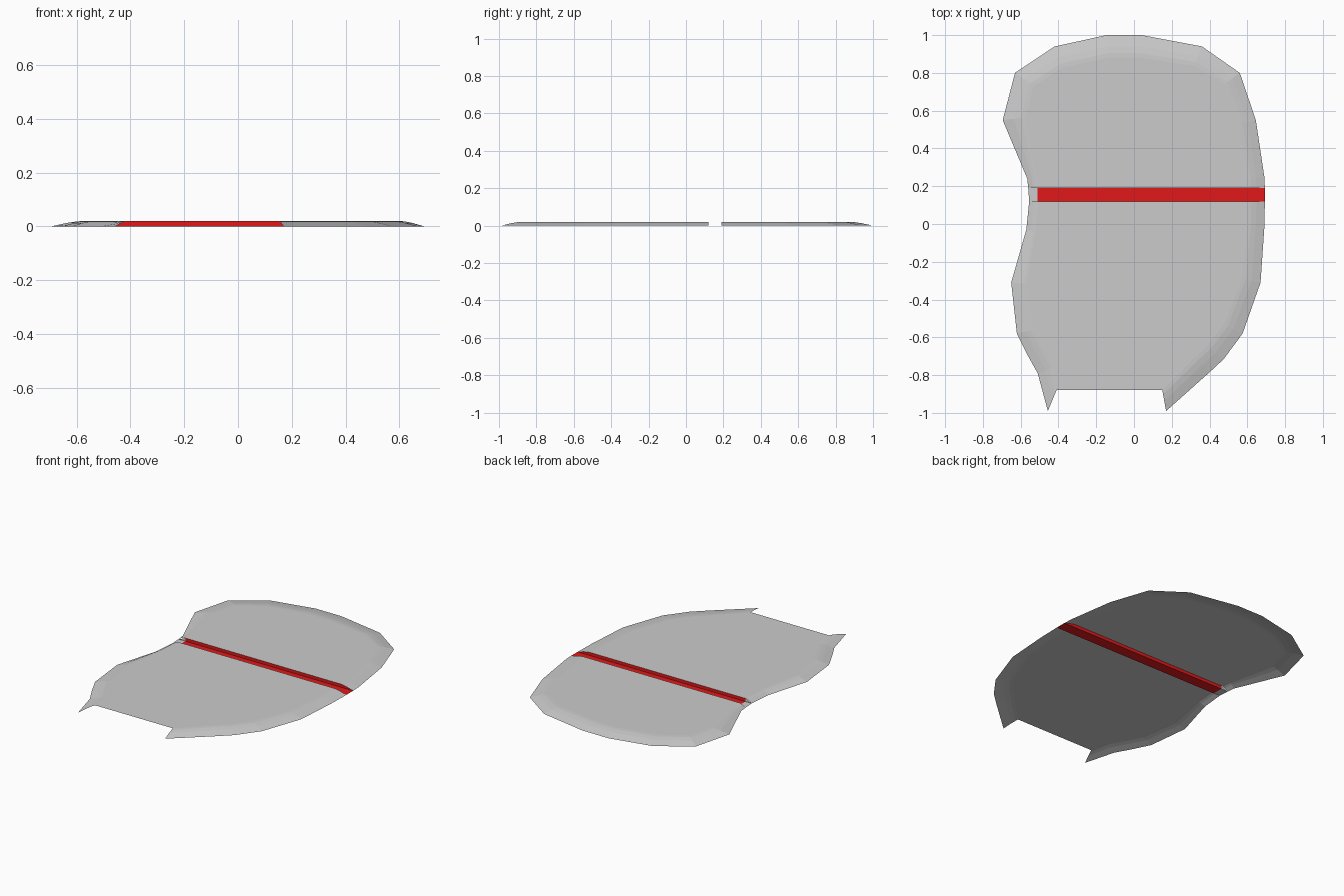
import bpy, bmesh
from mathutils import Vector

if "Cube" in bpy.data.objects:
    bpy.data.objects.remove(bpy.data.objects["Cube"])

H = 0.02                  # height of the flat top
CUT_F, CUT_B = 0.12, 0.19  # channel edges
STEPS = ((0, 0), (0.5, 0.65), (0.8, 0.93), (1, 1))  # rim slope: inset share, height share


def make_object(name, bm, color=None):
    me = bpy.data.meshes.new(name)
    bmesh.ops.remove_doubles(bm, verts=bm.verts, dist=1e-5)
    bm.to_mesh(me)
    bm.free()
    ob = bpy.data.objects.new(name, me)
    bpy.context.collection.objects.link(ob)
    if color:
        mat = bpy.data.materials.new(name + "_colour")
        mat.diffuse_color = color
        mat.use_nodes = True
        mat.node_tree.nodes["Principled BSDF"].inputs["Base Color"].default_value = mat.diffuse_color
        me.materials.append(mat)
    return ob


def inner_points(pts, side, last=None):
    """Inset a chain of (x, y, width); side is the inward turn."""
    out = []
    for i, (x, y, w) in enumerate(pts):
        a, b = pts[max(i - 1, 0)], pts[min(i + 1, len(pts) - 1)]
        d = Vector((b[0] - a[0], b[1] - a[1])).normalized()
        n = Vector((-d.y, d.x)) * side
        if i == 0:
            n = Vector((-1 if x > 0 else 1, 0))
        out.append(Vector((x, y)) + n * w)
    if last:
        out[-1] = Vector(last)
    return out


def add_rim(bm, pts, inner):
    """Sloped rim strip; returns its upper vertices."""
    rows = []
    for t, h in STEPS:
        rows.append([bm.verts.new((*Vector(p[:2]).lerp(q, t), H * h)) for p, q in zip(pts, inner)])
    for lo, hi in zip(rows, rows[1:]):
        for i in range(len(pts) - 1):
            bm.faces.new((lo[i], lo[i + 1], hi[i + 1], hi[i]))
    return rows[-1]


def face_up(bm):
    bm.normal_update()
    for f in bm.faces:
        if f.normal.z < 0:
            f.normal_flip()


# front plate: right and left rims from the channel to the pointed tips
right = [(0.693, 0.12, .09), (0.69, -0.02, .09), (0.67, -0.31, .10), (0.575, -0.58, .11),
         (0.475, -0.715, .11), (0.40, -0.785, .11), (0.17, -0.99, .11)]
left = [(-0.555, 0.12, .045), (-0.57, -0.03, .05), (-0.65, -0.31, .08), (-0.62, -0.58, .09),
        (-0.56, -0.70, .09), (-0.51, -0.79, .09), (-0.456, -0.99, .09)]
bm = bmesh.new()
r = add_rim(bm, right, inner_points(right, -1, (0.15, -0.88)))
l = add_rim(bm, left, inner_points(left, 1, (-0.41, -0.88)))
bm.faces.new(r + l[::-1])
face_up(bm)
make_object("front_plate", bm)

# back plate: one rim running round the rounded end
back = [(0.693, 0.19, .09), (0.69, 0.25, .09), (0.645, 0.55, .09), (0.56, 0.80, .10),
        (0.36, 0.94, .11), (0.04, 1.0, .12), (-0.145, 1.0, .12), (-0.42, 0.94, .12),
        (-0.63, 0.80, .12), (-0.695, 0.55, .12), (-0.565, 0.24, .05), (-0.56, 0.19, .045)]
bm = bmesh.new()
inn = inner_points(back, 1)
inn[-1] = Vector((-0.515, 0.19))
bm.faces.new(add_rim(bm, back, inn))
face_up(bm)
make_object("back_plate", bm)

# red channel sunk between the plates: floor and two walls
X0, X1 = -0.51, 0.693
bm = bmesh.new()
bm.faces.new([bm.verts.new(p) for p in
              ((X0, CUT_F, 0), (X1, CUT_F, 0), (X1, CUT_B, 0), (X0, CUT_B, 0))])
for y, flip in ((CUT_F, True), (CUT_B, False)):
    prof = [(X0, 0)] + [(X1 - 0.09 * t, H * h) for t, h in STEPS] + [(X0, H)]
    if flip:
        prof.reverse()
    bm.faces.new([bm.verts.new((x, y, z)) for x, z in prof])
make_object("red_channel", bm, (0.75, 0.01, 0.01, 1))

# grey end piece at the left of the channel
bm = bmesh.new()
bm.faces.new([bm.verts.new(p) for p in
              ((-0.555, CUT_F, 0), (X0, CUT_F, 0), (X0, CUT_B, 0), (-0.56, CUT_B, 0))])
for y, flip in ((CUT_F, True), (CUT_B, False)):
    tri = [(-0.556, 0), (X0, 0), (X0, H)]
    if flip:
        tri.reverse()
    bm.faces.new([bm.verts.new((x, y, z)) for x, z in tri])
make_object("channel_end", bm)
